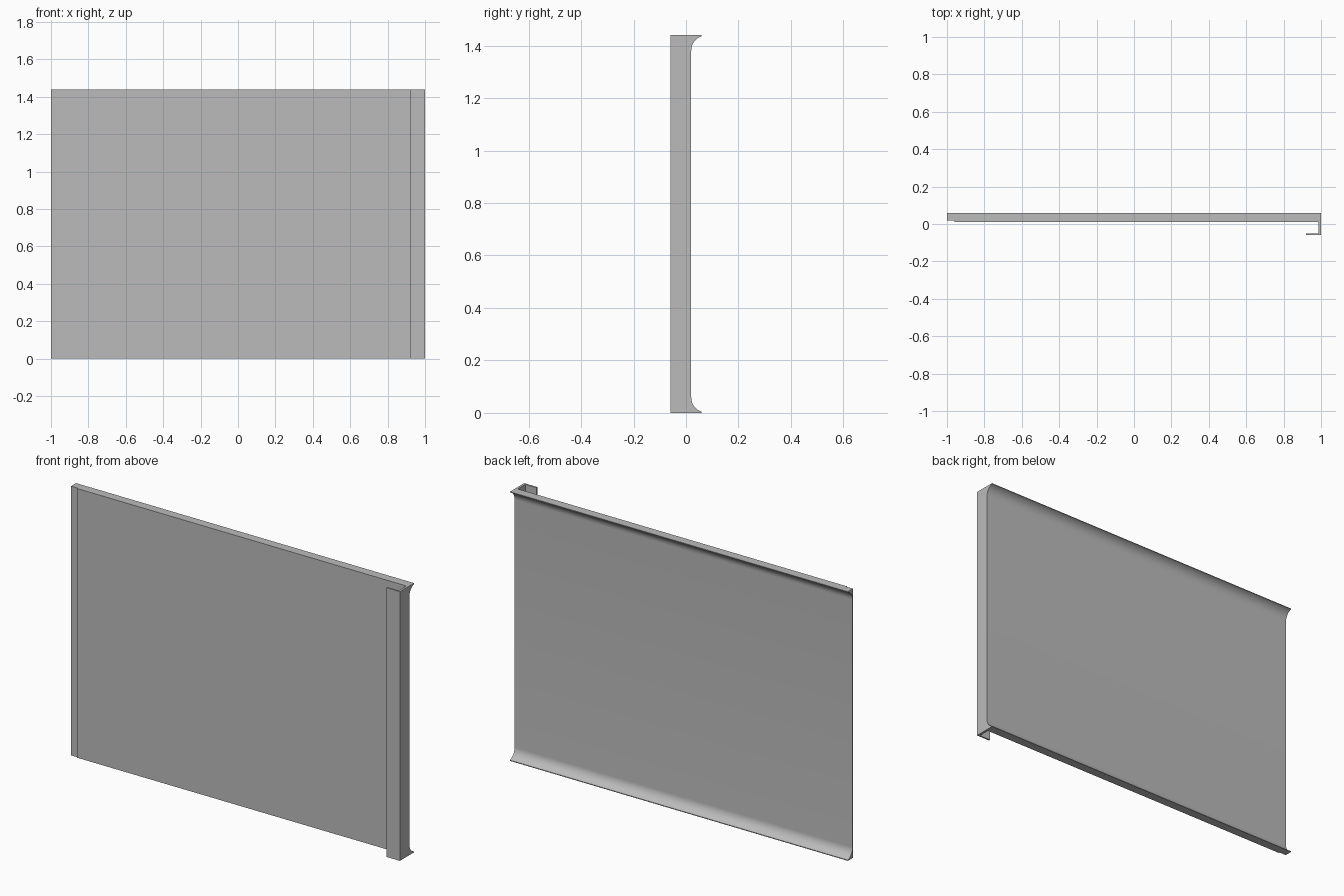
import bpy, bmesh
from math import sin, cos, radians

cube = bpy.data.objects.get("Cube")
if cube:
    bpy.data.objects.remove(cube)

HEIGHT, BACK, FLARE_BACK = 1.44, 0.02, 0.06
RADIUS, SWEEP, STEPS, RIM = 0.058, 72, 10, 0.004

# Plan outline without the back edge: thin left tongue, panel, hooked right edge
FRONT = [(-1, 0.0175), (-0.96, 0.0175), (-0.96, 0.012), (0.987, 0.012),
         (0.987, -0.052), (0.92, -0.052), (0.92, -0.06), (1, -0.06)]

# Back edge position by height: rim, concave flare, then mirrored at the top
levels = [(0, FLARE_BACK)]
start = RIM + RADIUS * sin(radians(SWEEP))
for i in range(STEPS + 1):
    a = radians(SWEEP * (1 - i / STEPS))
    levels.append((start - RADIUS * sin(a), BACK + RADIUS * (1 - cos(a))))
levels += [(HEIGHT - z, y) for z, y in reversed(levels)]

# Stack the plan outline through the levels
bm = bmesh.new()
rings = []
for z, back in levels:
    outline = FRONT + [(1, back), (-1, back)]
    rings.append([bm.verts.new((x, y, z)) for x, y in outline])
for low, high in zip(rings, rings[1:]):
    for i in range(len(low)):
        j = (i + 1) % len(low)
        bm.faces.new((low[i], low[j], high[j], high[i]))
bm.faces.new(rings[0][::-1])
bm.faces.new(rings[-1])
bmesh.ops.recalc_face_normals(bm, faces=bm.faces)

mesh = bpy.data.meshes.new("hooked_panel")
bm.to_mesh(mesh)
bm.free()
panel = bpy.data.objects.new("hooked_panel", mesh)
bpy.context.collection.objects.link(panel)

# Plain grey finish
grey = bpy.data.materials.new("plain_grey")
grey.use_nodes = True
color = (0.5, 0.5, 0.5, 1)
grey.diffuse_color = color
grey.node_tree.nodes["Principled BSDF"].inputs["Base Color"].default_value = color
mesh.materials.append(grey)

# Smooth flares with crisp corners
bpy.ops.object.select_all(action="DESELECT")
panel.select_set(True)
bpy.context.view_layer.objects.active = panel
bpy.ops.object.shade_smooth_by_angle(angle=radians(30))
